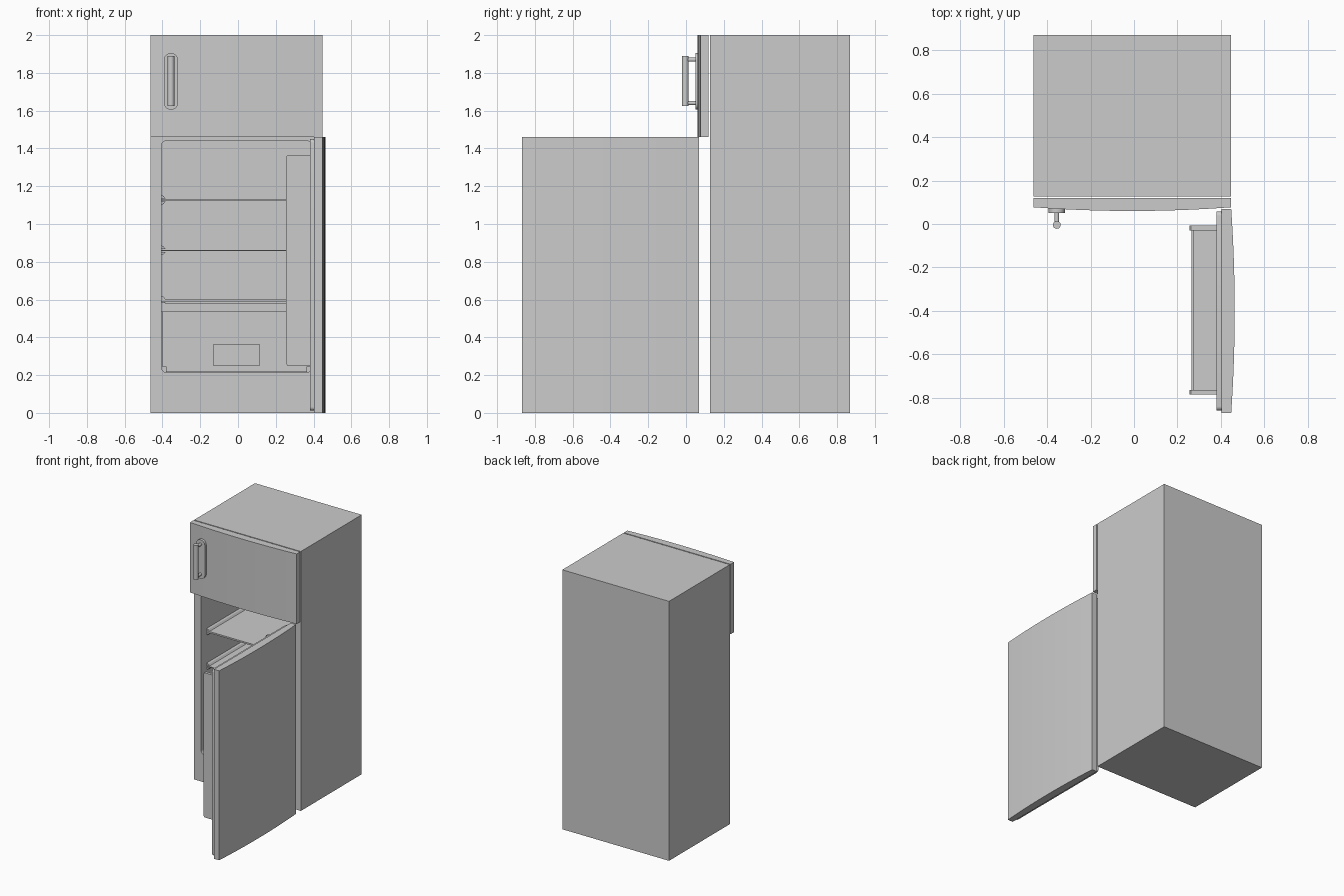
import bpy, bmesh, math

old = bpy.data.objects.get("Cube")
if old:
    bpy.data.objects.remove(old, do_unlink=True)

GREY = (0.6, 0.6, 0.6, 1.0)
grey = bpy.data.materials.new("plain grey")
grey.use_nodes = True
grey.diffuse_color = GREY
grey.node_tree.nodes["Principled BSDF"].inputs["Base Color"].default_value = GREY


def prism(name, outline, axis, lo, hi):
    """Extrude a 2D outline along an axis from lo to hi."""
    place = {"x": lambda a, b, c: (c, a, b),
             "y": lambda a, b, c: (a, c, b),
             "z": lambda a, b, c: (a, b, c)}[axis]
    bm = bmesh.new()
    rings = [[bm.verts.new(place(a, b, c)) for a, b in outline] for c in (lo, hi)]
    n = len(outline)
    for i in range(n):
        j = (i + 1) % n
        bm.faces.new((rings[0][i], rings[0][j], rings[1][j], rings[1][i]))
    bm.faces.new(rings[0])
    bm.faces.new(rings[1])
    bmesh.ops.recalc_face_normals(bm, faces=bm.faces[:])
    mesh = bpy.data.meshes.new(name)
    bm.to_mesh(mesh)
    bm.free()
    obj = bpy.data.objects.new(name, mesh)
    bpy.context.collection.objects.link(obj)
    mesh.materials.append(grey)
    return obj


def box(name, x, y, z):
    return prism(name, [(x[0], y[0]), (x[1], y[0]), (x[1], y[1]), (x[0], y[1])], "z", *z)


def rounded(a0, a1, b0, b1, r, steps=6):
    """Rounded rectangle outline."""
    pts = []
    corners = [(a1 - r, b1 - r), (a0 + r, b1 - r), (a0 + r, b0 + r), (a1 - r, b0 + r)]
    for k, (a, b) in enumerate(corners):
        for s in range(steps + 1):
            t = math.pi / 2 * (k + s / steps)
            pts.append((a + r * math.cos(t), b + r * math.sin(t)))
    return pts


def circle(a, b, r, n=24):
    return [(a + r * math.cos(2 * math.pi * i / n), b + r * math.sin(2 * math.pi * i / n))
            for i in range(n)]


def smooth(obj):
    bpy.ops.object.select_all(action="DESELECT")
    obj.select_set(True)
    bpy.context.view_layer.objects.active = obj
    bpy.ops.object.shade_smooth_by_angle(angle=math.radians(30))


X0, X1 = -0.463, 0.447          # cabinet sides
IN0, IN1 = -0.405, 0.389        # inner compartment sides
MID = (X0 + X1) / 2
BACK = 0.81                     # inner back wall

# Cabinet with a hollow lower compartment
cabinet = box("cabinet", (X0, X1), (0.127, 0.868), (0, 2))
cutter = prism("compartment_cutter", rounded(IN0, IN1, 0.215, 1.44, 0.025), "y", 0.05, BACK)
cutter.hide_render = True
cut = cabinet.modifiers.new("compartment", "BOOLEAN")
cut.operation = "DIFFERENCE"
cut.solver = "EXACT"
cut.object = cutter
bpy.context.view_layer.objects.active = cabinet
bpy.ops.object.modifier_apply(modifier=cut.name)
bpy.data.objects.remove(cutter, do_unlink=True)
smooth(cabinet)


def bowed(start, end, edge, bulge, n=16):
    """Points along a gently bowed door face."""
    return [(start + (end - start) * i / n,
             edge + bulge * (1 - (2 * i / n - 1) ** 2)) for i in range(n + 1)]


# Closed upper door
upper = bowed(X0, X1, 0.077, -0.017) + [(X1, 0.119), (X0, 0.119)]
smooth(prism("upper_door", upper, "z", 1.46, 2.0))

# Open lower door, standing at a right angle, with its inner gasket
lower = [(x, y) for y, x in bowed(-0.868, 0.068, 0.447, 0.016)] + [(0.402, 0.068), (0.402, -0.868)]
smooth(prism("lower_door", lower, "z", 0, 1.46))
smooth(prism("lower_door_liner", rounded(-0.858, 0.058, 0.012, 1.45, 0.02), "x", 0.38, 0.402))

# Handle: backing plate, two posts and a round grip
HX = -0.355
smooth(prism("handle_plate", rounded(HX - 0.037, HX + 0.037, 1.605, 1.905, 0.036), "y", 0.05, 0.078))
for side, z in (("lower", 1.64), ("upper", 1.87)):
    smooth(prism("handle_post_" + side, circle(HX, z, 0.011), "y", 0.0, 0.055))
smooth(prism("handle_grip", circle(HX, -0.004, 0.018), "z", 1.625, 1.89))

# Shelves, each held between paired ribs on the side walls
for i, (z, t) in enumerate(((1.127, 0.012), (0.86, 0.006), (0.594, 0.01)), 1):
    box(f"shelf_{i}", (IN0, IN1), (0.2, BACK), (z - t / 2, z + t / 2))
    for side, sgn in (("right", 1), ("left", -1)):
        wall = MID + sgn * (IN0 - MID)
        for part, up in (("top", 1), ("bottom", -1)):
            rib = [(wall, z + up * 0.026), (wall + sgn * 0.012, z + up * 0.02),
                   (wall + sgn * 0.022, z + up * 0.007), (wall, z + up * 0.007)]
            prism(f"shelf_{i}_{side}_{part}_rib", rib, "y", 0.2, BACK)

# Crisper drawer under the lowest shelf
box("crisper_trim", (IN0, IN1), (0.205, 0.24), (0.535, 0.583))
box("crisper_front", (IN0 + 0.002, IN1 - 0.002), (0.22, 0.24), (0.245, 0.535))
box("crisper_pull", (-0.13, 0.115), (0.212, 0.222), (0.247, 0.365))
box("crisper_floor", (IN0 + 0.025, IN1 - 0.025), (0.225, BACK), (0.216, 0.247))

# Door rack: two tall end panels with shelves and retaining fronts between them
for side, y in (("outer", -0.785), ("hinge", -0.03)):
    panel = [(0.38, 0.25), (0.262, 0.25), (0.255, 0.262), (0.255, 1.355), (0.262, 1.365), (0.38, 1.365)]
    prism(f"door_rack_{side}_end", panel, "y", y, y + 0.022)
for i, z in enumerate((0.25, 0.62, 0.99), 1):
    box(f"door_rack_shelf_{i}", (0.265, 0.381), (-0.77, -0.025), (z, z + 0.015))
    box(f"door_rack_retainer_{i}", (0.265, 0.276), (-0.77, -0.025), (z, z + 0.11))
